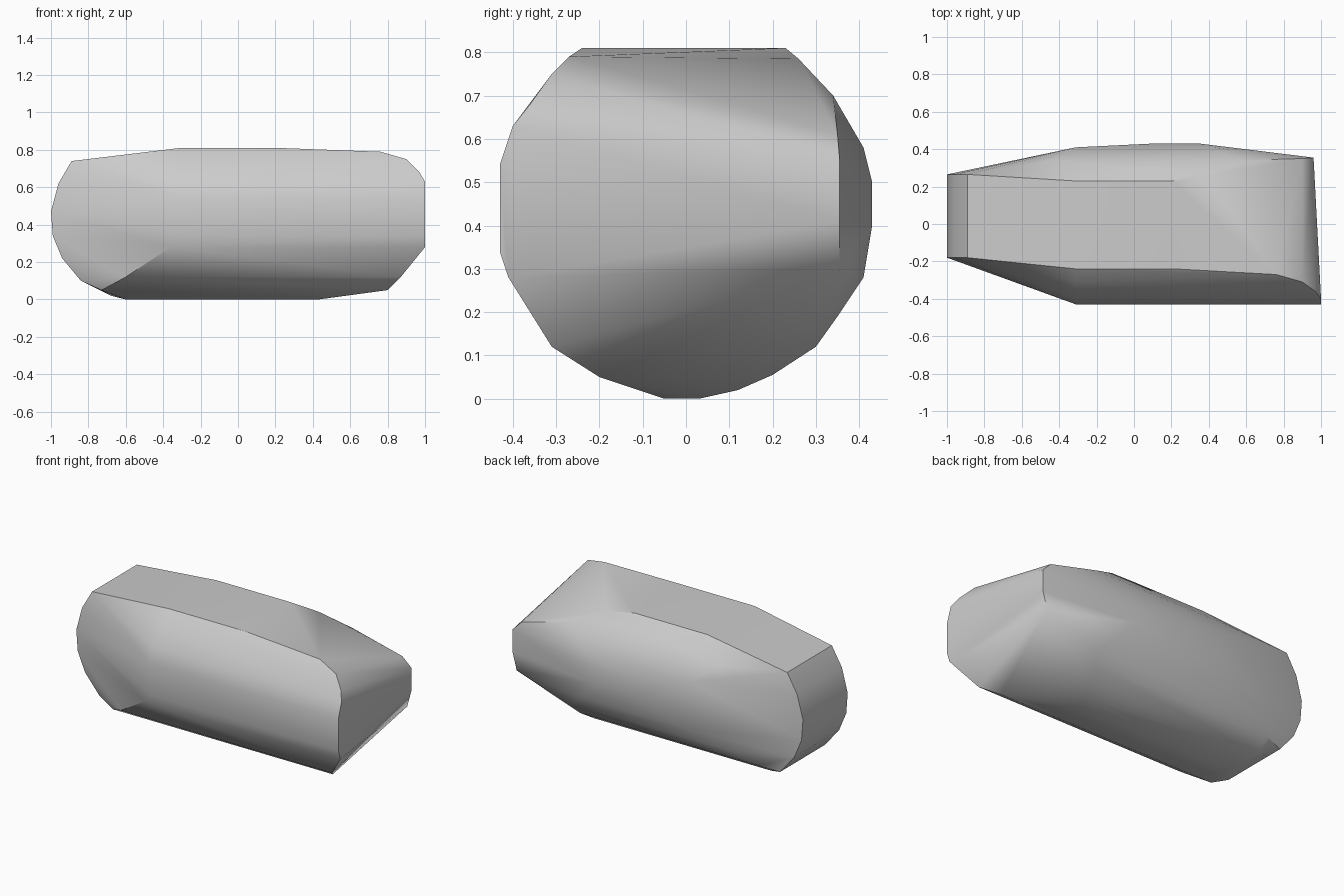
import bpy
import bmesh
import math

# Remove the default object only
default = bpy.data.objects.get("Cube")
if default:
    bpy.data.objects.remove(default, do_unlink=True)


def make_material(name, color):
    material = bpy.data.materials.new(name)
    material.use_nodes = True
    material.diffuse_color = color
    material.node_tree.nodes["Principled BSDF"].inputs["Base Color"].default_value = color
    return material


def make_hull(name, points, material):
    """Wrap a tight convex shell around the points."""
    bm = bmesh.new()
    for point in points:
        bm.verts.new(point)
    result = bmesh.ops.convex_hull(bm, input=bm.verts[:])
    loose = set(result["geom_interior"]) | set(result["geom_unused"])
    loose = [item for item in loose if isinstance(item, bmesh.types.BMVert)]
    bmesh.ops.delete(bm, geom=loose, context="VERTS")
    bmesh.ops.dissolve_limit(bm, angle_limit=math.radians(1),
                             verts=bm.verts[:], edges=bm.edges[:])
    bmesh.ops.recalc_face_normals(bm, faces=bm.faces[:])
    mesh = bpy.data.meshes.new(name)
    bm.to_mesh(mesh)
    bm.free()
    mesh.materials.append(material)
    obj = bpy.data.objects.new(name, mesh)
    bpy.context.collection.objects.link(obj)
    return obj


# Long straight edges of the round body: y, z, start x, end x
body_edges = [
    (-.24, .81, -.31, .22),
    (-.31, .75, -.31, .9),
    (-.40, .63, -.31, 1),
    (-.43, .54, -.31, 1),
    (-.43, .34, -.31, 1),
    (-.41, .28, -.36, 1),
    (-.31, .12, -.6, .87),
    (-.20, .05, -.73, .8),
    (-.05, 0, -.6, .43),
    (.03, 0, -.6, .43),
    (.12, .02, -.68, .46),
    (.20, .055, -.73, .5),
    (.30, .12, -.72, .53),
    (.35, .19, -.55, .56),
    (.41, .28, -.31, .45),
    (.43, .40, .1, .35),
    (.43, .50, .1, .35),
    (.41, .58, -.31, .42),
    (.34, .70, -.45, .56),
    (.23, .81, -.31, .2),
]

# Rounded blunt end: x, z of its profile, swept across its width
end_profile = [(-.89, .74), (-.96, .62), (-1, .47), (-.99, .34),
               (-.94, .22), (-.84, .1)]
end_front, end_back = -.18, .265

# Corners of the slanted end
slanted_end = [
    (.76, -.27, .79), (.38, .26, .785), (.97, -.36, .68),
    (.90, .35, .61), (.96, .355, .55), (.96, .355, .41), (.93, .355, .30),
]

points = list(slanted_end)
for y, z, start, end in body_edges:
    points += [(start, y, z), (end, y, z)]
for x, z in end_profile:
    points += [(x, end_front, z), (x, end_back, z)]

# Body shell, smooth with crisp rims
body = make_hull("faceted_body", points, make_material("light_grey", (.6, .6, .6, 1)))
bpy.ops.object.select_all(action="DESELECT")
body.select_set(True)
bpy.context.view_layer.objects.active = body
bpy.ops.object.shade_smooth_by_angle(angle=math.radians(30))
